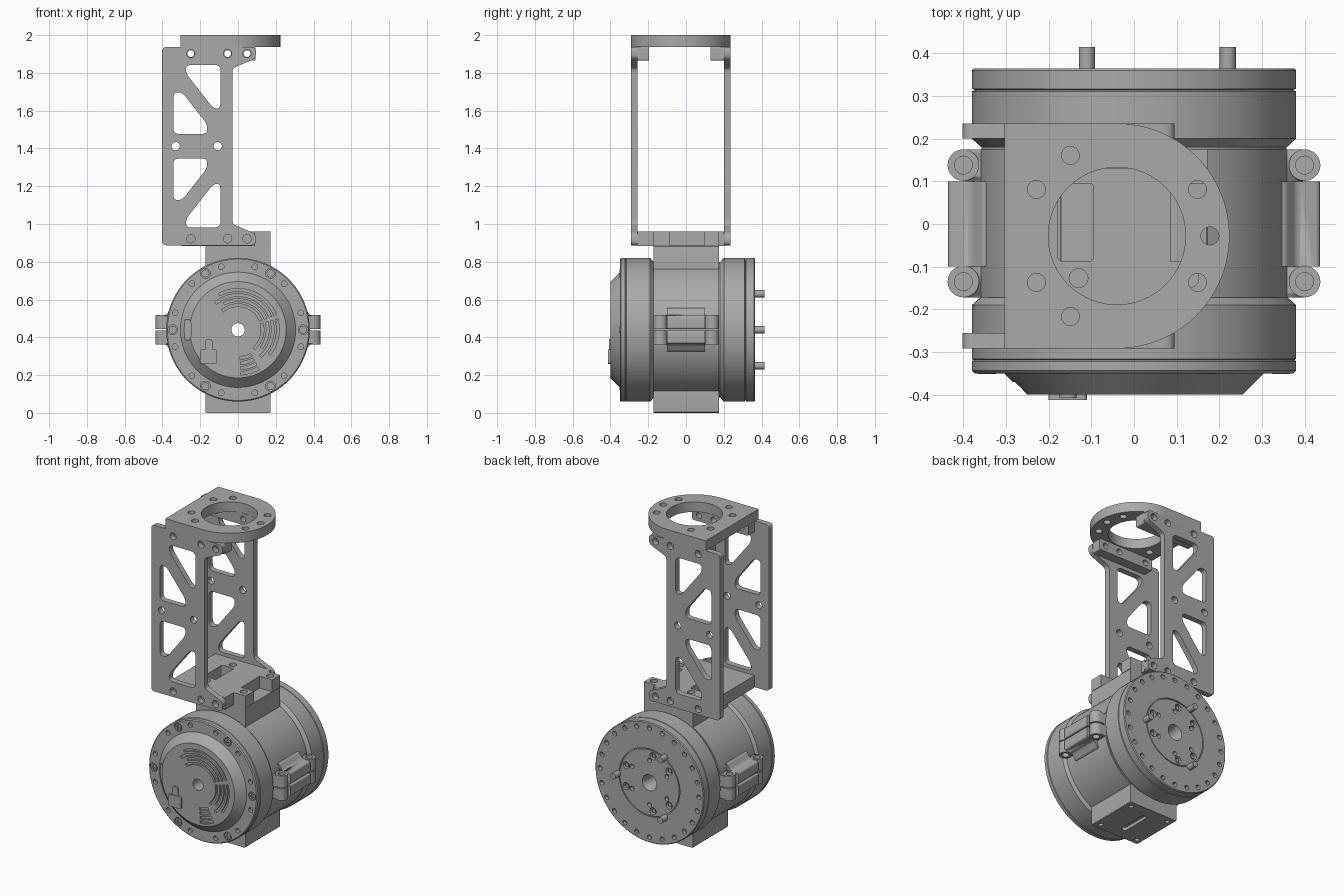
import bpy, bmesh
from math import sin, cos, radians, pi
from mathutils import Vector

if "Cube" in bpy.data.objects:
    bpy.data.objects.remove(bpy.data.objects["Cube"])

grey = bpy.data.materials.new("machined grey")
grey.use_nodes = True
GREY = (0.4, 0.4, 0.4, 1)
grey.diffuse_color = GREY
grey.node_tree.nodes["Principled BSDF"].inputs["Base Color"].default_value = GREY

AXIS = 0.44  # height of the motor axis


def circle(u, v, r, n=24):
    return [(u + r * cos(2 * pi * i / n), v + r * sin(2 * pi * i / n)) for i in range(n)]


def rect(u0, v0, u1, v1):
    return [(u0, v0), (u1, v0), (u1, v1), (u0, v1)]


def polar(r, deg):
    return r * cos(radians(deg)), AXIS + r * sin(radians(deg))


def arc_band(r, w, a0, a1, n=20):
    angles = [a0 + (a1 - a0) * i / n for i in range(n + 1)]
    return [polar(r + w, a) for a in angles] + [polar(r - w, a) for a in reversed(angles)]


def rounded(pts, r, n=5):
    out = []
    for i, p in enumerate(pts):
        p, a, b = Vector(p), Vector(pts[i - 1]), Vector(pts[(i + 1) % len(pts)])
        s = p + (a - p).normalized() * min(r, (a - p).length * 0.45)
        e = p + (b - p).normalized() * min(r, (b - p).length * 0.45)
        for k in range(n + 1):
            t = k / n
            out.append(tuple(s * (1 - t) ** 2 + p * 2 * t * (1 - t) + e * t * t))
    return out


def prism(bm, pts, lo, hi, axis="Y"):
    """Extrude an outline: (x, z) along Y, or (x, y) along Z."""
    place = (lambda u, v, w: (u, w, v)) if axis == "Y" else (lambda u, v, w: (u, v, w))
    a = [bm.verts.new(place(u, v, lo)) for u, v in pts]
    b = [bm.verts.new(place(u, v, hi)) for u, v in pts]
    faces = [bm.faces.new(a), bm.faces.new(b)]
    for i in range(len(a)):
        faces.append(bm.faces.new((a[i - 1], a[i], b[i], b[i - 1])))
    bmesh.ops.recalc_face_normals(bm, faces=faces)


def lathe(bm, profile, n=96):
    """Spin a closed (radius, y) outline round the motor axis."""
    rings = [[bm.verts.new((r * cos(2 * pi * i / n), y, AXIS + r * sin(2 * pi * i / n)))
              for i in range(n)] for r, y in profile]
    for j, ring in enumerate(rings):
        for i in range(n):
            bm.faces.new((rings[j - 1][i - 1], rings[j - 1][i], ring[i], ring[i - 1]))
    bmesh.ops.recalc_face_normals(bm, faces=bm.faces)


def make(name, bm, cut=None):
    def to_object(label, source):
        mesh = bpy.data.meshes.new(label)
        source.to_mesh(mesh)
        source.free()
        ob = bpy.data.objects.new(label, mesh)
        bpy.context.collection.objects.link(ob)
        mesh.materials.append(grey)
        return ob
    ob = to_object(name, bm)
    if cut:
        cutter = to_object(name + "_cutter", cut)
        cutter.hide_render = True
        mod = ob.modifiers.new("cut", "BOOLEAN")
        mod.operation, mod.solver, mod.object = "DIFFERENCE", "EXACT", cutter
        dg = bpy.context.evaluated_depsgraph_get()
        mesh = bpy.data.meshes.new_from_object(ob.evaluated_get(dg))
        ob.modifiers.clear()
        ob.data = mesh
        bpy.data.objects.remove(cutter)
    bpy.ops.object.select_all(action="DESELECT")
    ob.select_set(True)
    bpy.context.view_layer.objects.active = ob
    bpy.ops.object.shade_smooth_by_angle(angle=radians(30))
    return ob


# Motor body, with its holes, vent slots and seams
bm, cut = bmesh.new(), bmesh.new()
lathe(bm, [(0.035, -0.4), (0.255, -0.4), (0.305, -0.35), (0.374, -0.35), (0.38, -0.344),
           (0.38, -0.322), (0.376, -0.319), (0.38, -0.316), (0.38, -0.19), (0.358, -0.17),
           (0.358, 0.18), (0.38, 0.2), (0.38, 0.311), (0.372, 0.314), (0.38, 0.317),
           (0.38, 0.36), (0.375, 0.365), (0.213, 0.365), (0.213, 0.358), (0.207, 0.358),
           (0.207, 0.365), (0.05, 0.365), (0.035, 0.32)])
for k in range(6):
    for off in (-15, 15):
        prism(cut, circle(*polar(0.345, 60 * k + off), 0.015, 16), -0.36, -0.33)
    prism(cut, circle(*polar(0.345, 60 * k), 0.026, 20), -0.36, -0.342)
    prism(cut, circle(*polar(0.14, 60 * k + 30), 0.014, 16), 0.34, 0.38)
for k in range(24):
    prism(cut, circle(*polar(0.345, 15 * k), 0.015, 12), 0.34, 0.38)
for k in range(3):
    for off in (-22, 22):
        prism(cut, circle(*polar(0.175, 120 * k + off), 0.022, 16), 0.34, 0.38)
for k in range(4):
    r = 0.13 + 0.027 * k
    prism(cut, arc_band(r, 0.007, -50 + 12 * (k % 2), 15), -0.42, -0.388)
    prism(cut, arc_band(r, 0.007, 22, 130 - 12 * (k % 2)), -0.42, -0.388)
    prism(cut, arc_band(r + 0.02, 0.008, -86, -62), -0.42, -0.388)
prism(cut, rounded(rect(-0.29, 0.385, -0.25, 0.495), 0.02), -0.42, -0.37)
make("motor_body", bm, cut)

# Cross-head screws on the front rim
bm, cut = bmesh.new(), bmesh.new()
for k in range(6):
    x, z = polar(0.345, 60 * k)
    prism(bm, circle(x, z, 0.021, 20), -0.352, -0.335)
    plus = [(s * a, t * b) for s, t, pair in ((1, 1, 0), (-1, 1, 1), (-1, -1, 0), (1, -1, 1))
            for a, b in ([(0.014, 0.003), (0.003, 0.003), (0.003, 0.014)][::-1 if pair else 1])]
    prism(cut, [(x + u, z + v) for u, v in plus], -0.36, -0.346)
make("rim_screws", bm, cut)

# Cable connector on the front face
bm = bmesh.new()
prism(bm, rounded(rect(-0.2, 0.26, -0.11, 0.335), 0.012), -0.413, -0.38)
prism(bm, rounded(rect(-0.175, 0.32, -0.135, 0.39), 0.018), -0.408, -0.38)
make("cable_connector", bm)

# Drive pins and bolts on the back
bm = bmesh.new()
for k in range(3):
    prism(bm, circle(*polar(0.22, 120 * k), 0.019), 0.34, 0.415)
    for off in (-22, 22):
        prism(bm, circle(*polar(0.175, 120 * k + off), 0.013, 6), 0.335, 0.358)
make("drive_pins", bm)

# Clamp housing: upper and lower block round the motor
for name, lo, hi in (("clamp_top", AXIS + 0.25, 0.885), ("clamp_base", 0, AXIS - 0.25)):
    bm, cut = bmesh.new(), bmesh.new()
    prism(bm, rounded(rect(-0.172, lo, 0.172, hi), 0.008, 3), -0.172, 0.175)
    prism(cut, circle(0, AXIS, 0.3, 64), -0.3, 0.3)
    if lo == 0:
        prism(cut, rounded(rect(-0.018, -0.1, 0.018, 0.1), 0.018), -0.1, 0.02, "Z")
        for x in (-0.135, 0.135):
            for y in (-0.135, 0.135):
                prism(cut, circle(x, y, 0.014, 16), -0.1, 0.03, "Z")
    make(name, bm, cut)

# Clamp band, split at the middle
bm = bmesh.new()
lathe(bm, [(0.34, -0.172), (0.366, -0.172), (0.366, 0.175), (0.34, 0.175)])
make("clamp_band", bm)

# Side ears with bolt bosses
for side, name in ((-1, "right_ear"), (1, "left_ear")):
    bm, cut = bmesh.new(), bmesh.new()
    for up in (-1, 1):
        def flank(pts):
            return [(side * u, AXIS + up * v) for u, v in pts]
        prism(bm, flank(rounded([(0.3, 0.003), (0.436, 0.003), (0.436, 0.073),
                                 (0.38, 0.078), (0.355, 0.115), (0.3, 0.115)], 0.012)), -0.1, 0.1)
        for y0, y1 in ((-0.172, -0.1), (0.1, 0.175)):
            prism(bm, flank([(0.3, 0.003), (0.4, 0.003), (0.4, 0.073), (0.3, 0.073)]), y0, y1)
        for y in (-0.135, 0.138):
            ends = sorted((AXIS + up * 0.003, AXIS + up * 0.078))
            prism(bm, circle(side * 0.4, y, 0.037, 28), *ends, "Z")
    for y in (-0.135, 0.138):
        prism(cut, circle(side * 0.4, y, 0.021, 20), 0.49, 0.6, "Z")
        prism(cut, circle(side * 0.4, y, 0.021, 20), 0.3, 0.39, "Z")
    # the bosses overlap the flanges, so the union is left to the self-intersection pass
    ob = make(name, bm)
    cutter = bpy.data.meshes.new(name + "_holes")
    cut.to_mesh(cutter)
    cut.free()
    hole_ob = bpy.data.objects.new(name + "_holes", cutter)
    bpy.context.collection.objects.link(hole_ob)
    hole_ob.hide_render = True
    hole_ob.hide_viewport = True
    mod = ob.modifiers.new("holes", "BOOLEAN")
    mod.operation, mod.solver, mod.use_self, mod.object = "DIFFERENCE", "EXACT", True, hole_ob

# Lower saddle that joins the clamp to the two side plates
bm, cut = bmesh.new(), bmesh.new()
prism(bm, [(-0.3, -0.256), (0.09, -0.256), (0.09, -0.172), (0.172, -0.172), (0.172, -0.088),
           (0.085, -0.088), (0.085, 0.095), (0.172, 0.095), (0.172, 0.175), (0.09, 0.175),
           (0.09, 0.201), (-0.3, 0.201)], 0.884, 0.96, "Z")
prism(cut, rounded(rect(-0.178, -0.087, -0.095, 0.095), 0.01), 0.8, 1, "Z")
for x in (-0.13, 0.13):
    for y in (-0.127, 0.135):
        prism(cut, circle(x, y, 0.022, 20), 0.92, 1, "Z")
make("lower_saddle", bm, cut)

# Truss side plates, symmetric about their mid height
MID = 1.412
half = [(-0.03, 0.41), (0.0, 0.425), (0.095, 0.465), (0.095, 0.525), (-0.402, 0.525)]
outline = [(x, MID + z) for x, z in half] + [(x, MID - z) for x, z in reversed(half)]
windows = ([(-0.275, 0.43), (-0.093, 0.43), (-0.093, 0.2), (-0.13, 0.2), (-0.275, 0.385)],
           [(-0.342, 0.065), (-0.163, 0.065), (-0.163, 0.115), (-0.295, 0.285), (-0.342, 0.285)])
for name, y0, y1 in (("front_plate", -0.292, -0.256), ("back_plate", 0.2, 0.236)):
    bm, cut = bmesh.new(), bmesh.new()
    prism(bm, rounded(outline, 0.025), y0, y1)
    for s in (-1, 1):
        for w in windows:
            prism(cut, rounded([(x, MID + s * z) for x, z in w], 0.03), y0 - 0.1, y1 + 0.1)
        for x in (-0.25, -0.055, 0.048):
            prism(cut, circle(x, MID + s * 0.49, 0.022, 20), y0 - 0.1, y1 + 0.1)
    for x in (-0.33, -0.107):
        prism(cut, circle(x, MID, 0.022, 20), y0 - 0.1, y1 + 0.1)
    make(name, bm, cut)

# Top flange: a D-shaped ring with bolt holes
CX, CY, R = -0.04, -0.028, 0.264
bm, cut = bmesh.new(), bmesh.new()
arc = [(CX + R * cos(radians(a)), CY + R * sin(radians(a))) for a in range(-90, 91, 4)]
prism(bm, [(-0.304, CY + R), (-0.304, CY - R)] + arc, 1.937, 2, "Z")
prism(cut, circle(CX, CY, 0.161, 64), 1.8, 2.1, "Z")
for a in (0, 30, -30, 120, -120, 150, -150):
    prism(cut, circle(CX + 0.218 * cos(radians(a)), CY + 0.218 * sin(radians(a)), 0.021),
          1.8, 2.1, "Z")
make("top_flange", bm, cut)

# Mounting bars under the flange
for name, y0, y1 in (("front_bar", -0.257, -0.195), ("back_bar", 0.13, 0.201)):
    bm, cut = bmesh.new(), bmesh.new()
    prism(bm, rounded(rect(-0.3, 1.865, 0.093, 1.938), 0.01), y0, y1)
    for x in (-0.25, -0.055, 0.048):
        prism(cut, circle(x, MID + 0.49, 0.018, 20), y0 - 0.1, y1 + 0.1)
    make(name, bm, cut)
